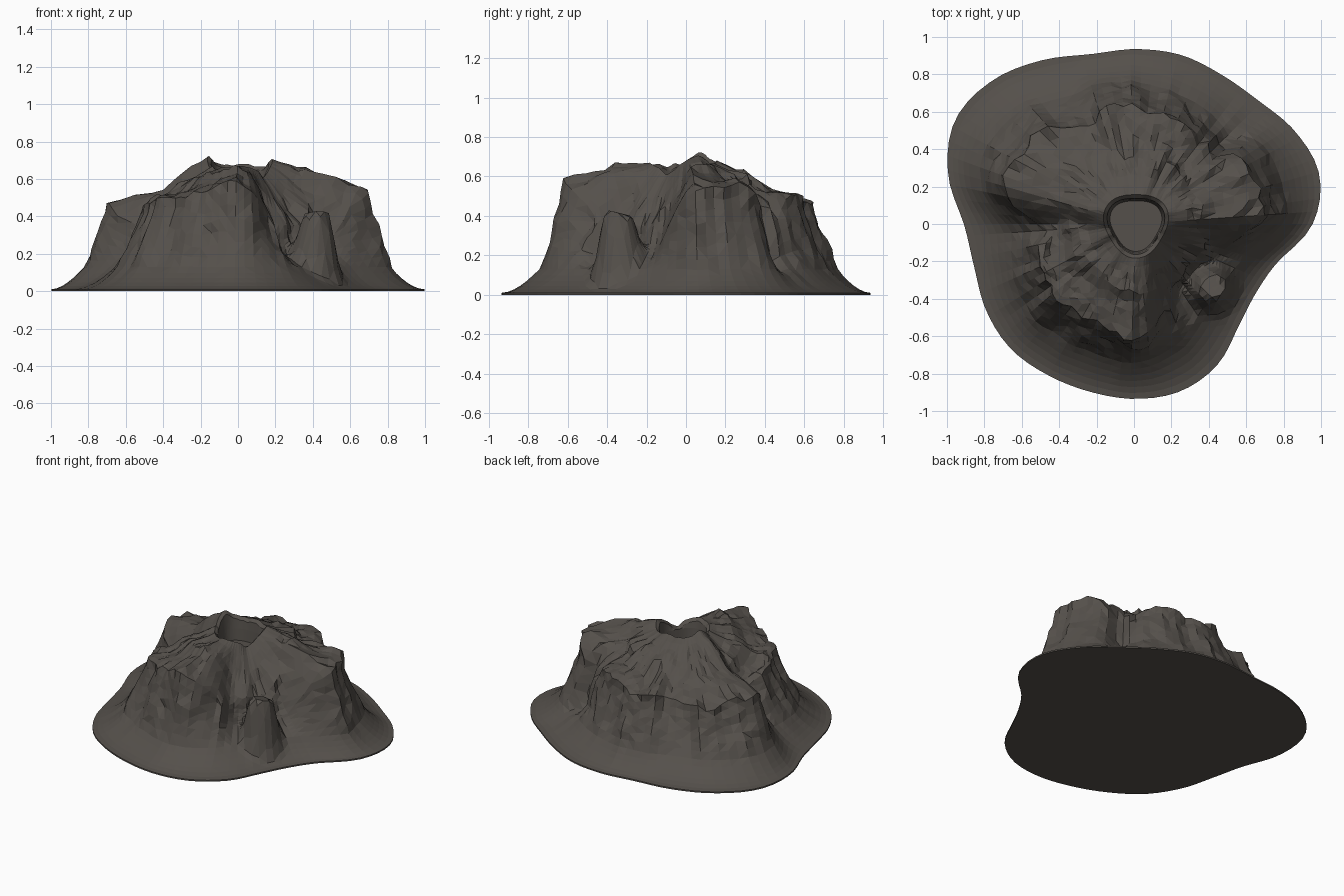
import bpy, bmesh, math
from math import sin, cos, pi, exp
from mathutils import Vector, noise

cube = bpy.data.objects.get("Cube")
if cube:
    bpy.data.objects.remove(cube)

rock = bpy.data.materials.new("dark_basalt")
rock.use_nodes = True
colour = (0.09, 0.08, 0.07, 1)
rock.diffuse_color = colour
rock.node_tree.nodes["Principled BSDF"].inputs["Base Color"].default_value = colour

# Shape by compass direction, one value every 15 degrees from +x
FOOT = [.945, 1.015, .985, .93, .92, .935, .935, .94, 1.01, 1.085, 1.115, 1.04,
        .92, .895, .925, .945, .935, .93, .935, .925, .87, .775, .74, .785]
EDGE = [.66, .67, .68, .56, .57, .59, .63, .65, .62, .68, .74, .75,
        .53, .53, .58, .58, .59, .59, .6, .53, .42, .41, .44, .5]
EDGE_Z = [.5, .55, .55, .47, .49, .49, .46, .46, .43, .42, .47, .46,
          .34, .46, .47, .49, .51, .56, .57, .45, .22, .22, .24, .27]
MID_Z = [.61, .65, .62, .59, .58, .58, .58, .58, .56, .55, .58, .6,
         .5, .55, .56, .57, .61, .64, .65, .56, .38, .36, .37, .44]
RIM_Z = [.68, .7, .69, .67, .67, .68, .68, .67, .68, .69, .71, .71,
         .68, .66, .65, .65, .66, .66, .67, .66, .64, .62, .62, .65]

SEGMENTS = 90


def around(table, angle):
    """Smooth periodic lookup."""
    n = len(table)
    f = angle / (2 * pi) * n
    i = math.floor(f)
    t = f - i
    a, b, c, d = (table[(i + k) % n] for k in (-1, 0, 1, 2))
    return b + .5 * t * (c - a + t * (2*a - 5*b + 4*c - d + t * (3*(b - c) + d - a)))


def lerp(a, b, t):
    return a + (b - a) * t


def crag(x, y, z, scale):
    return noise.noise(Vector((x, y, z)) * scale)


def bump(x, y, cx, cy, size):
    return exp(-(((x - cx) ** 2 + (y - cy) ** 2) / size ** 2) ** 2)


def profile(angle):
    """Points from the crater floor out to the foot of the mountain."""
    c, s = cos(angle), sin(angle)
    foot = around(FOOT, angle)
    groove = crag(c, s, 0, 6) * .04 + crag(c, s, 3, 14) * .025
    edge = around(EDGE, angle) + groove
    base = lerp(around(EDGE, angle), foot, .42) + groove * .4
    edge_z = around(EDGE_Z, angle) + crag(c, s, 5, 9) * .03
    mid_z = around(MID_Z, angle) + crag(c, s, 7, 8) * .03
    rim_z = around(RIM_Z, angle) + crag(c, s, 9, 4) * .015
    hole = .15 - .013 * cos(3 * angle - pi * 1.5)
    pts = [(hole * .9, .52), (hole * .95, .6), (hole, rim_z - .02), (hole + .02, rim_z)]
    for k in range(1, 5):                       # upper slopes
        t = k / 4
        pts.append((lerp(hole + .02, .36, t), lerp(rim_z, mid_z, t)))
    for k in range(1, 6):                       # shoulder
        t = k / 5
        pts.append((lerp(.36, edge, t), lerp(mid_z, edge_z, t ** .75)))
    for k in range(1, 8):                       # cliff
        t = k / 7
        pts.append((lerp(edge, base, t ** 1.4), lerp(edge_z, .13, t)))
    for k in range(1, 7):                       # flared skirt
        t = k / 6
        pts.append((lerp(base, foot, t), .01 + .12 * (1 - t) ** 1.75))
    return pts


def roughen(r, z, angle):
    """Break the rock into crags, leaving crater and skirt smooth."""
    x, y = r * cos(angle), r * sin(angle)
    amount = min(1, max(0, (z - .1) / .15)) * min(1, max(0, (r - .18) / .15))
    push = crag(x, y, z * .4, 7) * .035 + crag(x, y, z * .6, 16) * .025
    r += push * amount
    z += amount * (crag(x, y, 11, 8) * .03 + crag(x, y, 13, 18) * .02)
    # Standing pillar in the front left gully
    top = bump(x, y, .41, -.34, .105)
    z = lerp(z, max(z, .43 - .25 * (y + .4)), min(1, top * 1.2))
    # Scooped hollow on the back left, and a small gully
    z -= .1 * bump(x, y, .5, .46, .1) * amount
    z -= .07 * bump(x, y, -.42, -.14, .07) * amount
    return Vector((r * cos(angle), r * sin(angle), max(z, .01)))


# Mountain surface as rings swept around the crater
bm = bmesh.new()
columns = []
for i in range(SEGMENTS):
    angle = 2 * pi * i / SEGMENTS
    pts = profile(angle)
    col = [bm.verts.new(roughen(r, z, angle)) for r, z in pts]
    r = pts[-1][0]
    col.append(bm.verts.new((r * cos(angle), r * sin(angle), 0)))
    columns.append(col)
for i in range(SEGMENTS):
    a, b = columns[i], columns[(i + 1) % SEGMENTS]
    for k in range(len(a) - 1):
        bm.faces.new((a[k], a[k + 1], b[k + 1], b[k]))
bm.faces.new([c[0] for c in columns])               # crater floor
bm.faces.new([c[-1] for c in reversed(columns)])    # underside
bmesh.ops.recalc_face_normals(bm, faces=bm.faces)
bmesh.ops.triangulate(bm, faces=[f for f in bm.faces if len(f.verts) == 4])

# Centre over the origin
for axis in (0, 1):
    span = [v.co[axis] for v in bm.verts]
    middle = (max(span) + min(span)) / 2
    for v in bm.verts:
        v.co[axis] -= middle

mesh = bpy.data.meshes.new("volcanic_mountain")
bm.to_mesh(mesh)
bm.free()
mesh.materials.append(rock)
mountain = bpy.data.objects.new("volcanic_mountain", mesh)
bpy.context.collection.objects.link(mountain)
